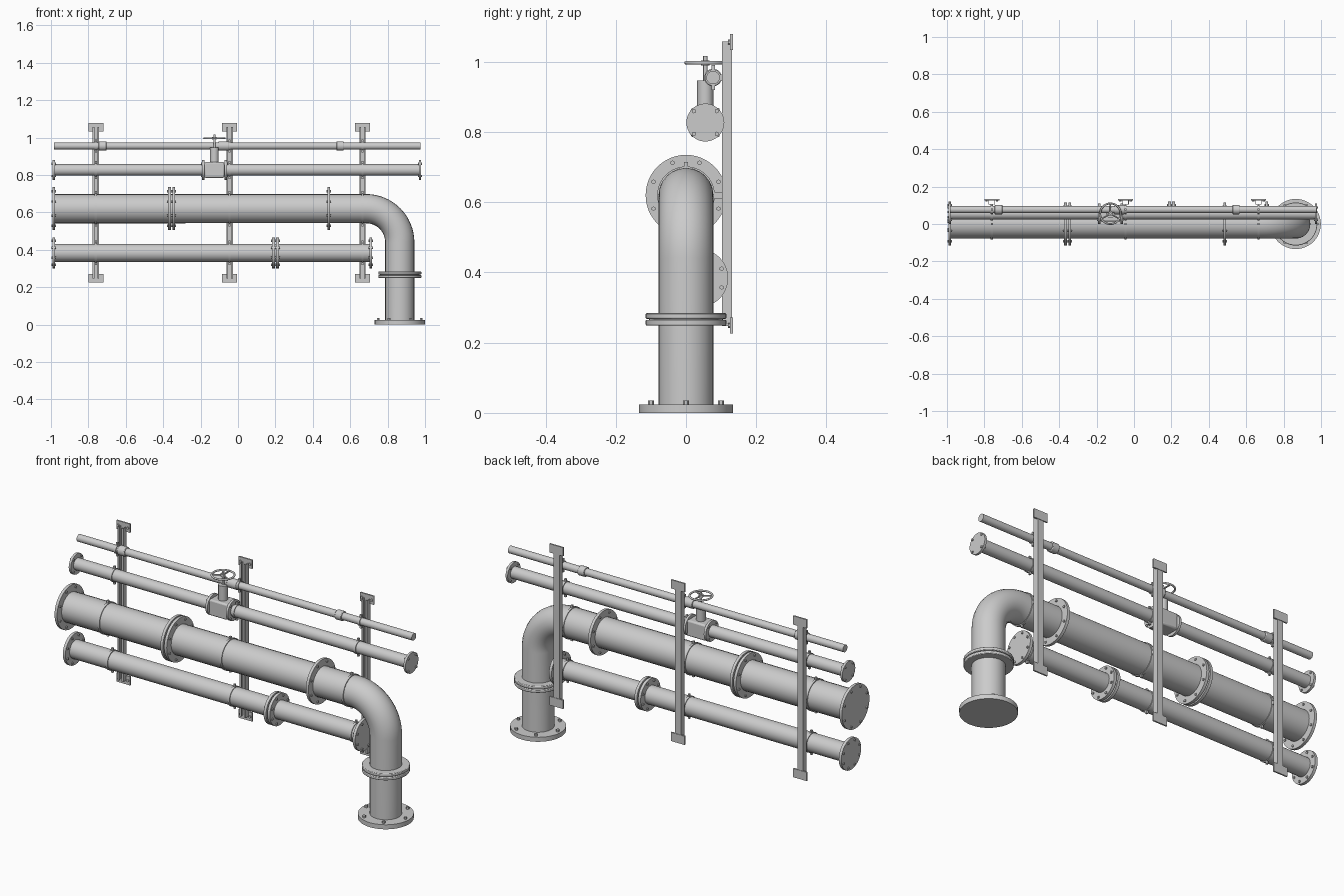
import bpy, bmesh, math
from mathutils import Matrix, Vector

cube = bpy.data.objects.get("Cube")
if cube:
    bpy.data.objects.remove(cube, do_unlink=True)

GREY = (0.6, 0.6, 0.6, 1)
steel = bpy.data.materials.new("steel_grey")
steel.use_nodes = True
steel.diffuse_color = GREY
steel.node_tree.nodes["Principled BSDF"].inputs["Base Color"].default_value = GREY

X, Y, Z = Vector((1, 0, 0)), Vector((0, 1, 0)), Vector((0, 0, 1))


def cyl(bm, start, axis, length, r, sides=32):
    """Closed cylinder growing from start along axis."""
    m = Matrix.Translation(Vector(start) + axis * length / 2) @ axis.to_track_quat('Z', 'Y').to_matrix().to_4x4()
    bmesh.ops.create_cone(bm, cap_ends=True, segments=sides, radius1=r, radius2=r, depth=length, matrix=m)


def box(bm, centre, size):
    m = Matrix.Translation(centre) @ Matrix.Diagonal((*size, 1))
    bmesh.ops.create_cube(bm, size=1, matrix=m)


def finish(name, bm, bevel=0):
    me = bpy.data.meshes.new(name)
    bm.to_mesh(me)
    bm.free()
    me.materials.append(steel)
    for p in me.polygons:
        p.use_smooth = True
    me.set_sharp_from_angle(angle=math.radians(35))
    ob = bpy.data.objects.new(name, me)
    bpy.context.collection.objects.link(ob)
    if bevel:
        mod = ob.modifiers.new("edge", 'BEVEL')
        mod.width, mod.segments, mod.limit_method = bevel, 2, 'ANGLE'
    return ob


def pipe(name, x0, x1, y, z, r):
    bm = bmesh.new()
    cyl(bm, (x0, y, z), X, x1 - x0, r, 40)
    finish(name, bm)


def flange(name, centre, axis, r, bolts, bolt_r, discs=(0,), thick=0.015, phase=0.5, reach=0.005):
    """Discs offset along the axis, with hexagonal bolts running through them."""
    bm = bmesh.new()
    c = Vector(centre)
    for d in discs:
        cyl(bm, c + axis * (d - thick / 2), axis, thick, r, 48)
    low, high = min(discs) - thick / 2 - reach, max(discs) + thick / 2 + reach
    u = Y
    w = axis.cross(u)
    for i in range(bolts):
        a = math.tau * (i + phase) / bolts
        p = c + (u * math.cos(a) + w * math.sin(a)) * bolt_r
        cyl(bm, p + axis * low, axis, high - low, 0.0065, 6)
    finish(name, bm)


PAIR = (-0.011, 0.011)

# Main pipe with its elbow
R = 0.18
path = [(-0.985, 0, 0.62)]
for i in range(17):
    a = math.pi / 2 * i / 16
    path.append((0.685 + R * math.sin(a), 0, 0.62 - R + R * math.cos(a)))
path.append((0.865, 0, 0.01))
curve = bpy.data.curves.new("main_pipe", 'CURVE')
curve.dimensions = '3D'
curve.bevel_depth, curve.bevel_resolution = 0.078, 10
curve.use_fill_caps = True
spline = curve.splines.new('POLY')
spline.points.add(len(path) - 1)
for point, co in zip(spline.points, path):
    point.co = (*co, 1)
spline.use_smooth = True
curve.materials.append(steel)
bpy.context.collection.objects.link(bpy.data.objects.new("main_pipe", curve))

for name, x, discs in (("end", -0.985, (0,)), ("joint", -0.355, PAIR), ("elbow", 0.485, (0,))):
    flange("main_" + name + "_flange", (x, 0, 0.62), X, 0.115, 8, 0.1, discs)

# Riser collar and foot
bm = bmesh.new()
for z in (0.249, 0.268):
    cyl(bm, (0.865, 0, z), Z, 0.016, 0.115, 48)
cyl(bm, (0.865, 0, 0.255), Z, 0.02, 0.105, 48)
finish("riser_collar", bm, 0.003)
bm = bmesh.new()
cyl(bm, (0.865, 0, 0), Z, 0.024, 0.134, 48)
for i in range(6):
    a = math.tau * i / 6
    cyl(bm, (0.865 + 0.115 * math.cos(a), 0.115 * math.sin(a), 0.02), Z, 0.015, 0.008, 6)
finish("foot_flange", bm)

# Lower pipe
pipe("lower_pipe", -0.985, 0.71, 0.037, 0.384, 0.048)
for name, x, discs in (("left", -0.985, (0,)), ("joint", 0.2, PAIR), ("right", 0.71, (0,))):
    flange("lower_" + name + "_flange", (x, 0.037, 0.384), X, 0.083, 8, 0.07, discs)

# Valve pipe
VY, VZ = 0.055, 0.827
pipe("valve_pipe", -0.985, 0.975, VY, VZ, 0.031)
for name, x in (("left", -0.985), ("valve_a", -0.186), ("valve_b", -0.066), ("right", 0.973)):
    flange("valve_pipe_" + name + "_flange", (x, VY, VZ), X, 0.054, 4, 0.046, thick=0.012)

# Valve body, stem and hand wheel
VX = -0.126
bm = bmesh.new()
box(bm, (VX, VY, VZ), (0.108, 0.084, 0.084))
finish("valve_body", bm, 0.008)
bm = bmesh.new()
cyl(bm, (VX, VY, 0.86), Z, 0.087, 0.023)
cyl(bm, (VX, VY, 0.94), Z, 0.076, 0.006, 16)
cyl(bm, (VX, VY, 0.99), Z, 0.014, 0.012, 16)
for i in range(3):
    a = math.tau * i / 3 + math.pi / 2
    cyl(bm, (VX, VY, 0.997), Vector((math.cos(a), math.sin(a), 0)), 0.054, 0.004, 8)
finish("valve_stem_and_spokes", bm)
bpy.ops.mesh.primitive_torus_add(location=(VX, VY, 0.997), major_radius=0.055, minor_radius=0.005,
                                 major_segments=40, minor_segments=10)
wheel = bpy.context.object
wheel.name = "hand_wheel"
wheel.data.materials.append(steel)
bpy.ops.object.shade_smooth()

# Thin top pipe with couplings
TY, TZ = 0.077, 0.955
pipe("top_pipe", -0.985, 0.975, TY, TZ, 0.019)
for i, (x, length) in enumerate(((-0.745, 0.042), (-0.105, 0.055), (0.527, 0.038))):
    bm = bmesh.new()
    cyl(bm, (x, TY, TZ), X, length, 0.025)
    finish("coupling_%d" % (i + 1), bm, 0.003)

# Wall channels with end plates, and a clamp on each pipe
CLAMPED = (("main", 0, 0.62, 0.078), ("lower", 0.037, 0.384, 0.048),
           ("valve", VY, VZ, 0.031), ("top", TY, TZ, 0.019))
for n, x in enumerate((-0.76, -0.045, 0.666)):
    bm = bmesh.new()
    mid, tall = 0.6525, 0.81
    box(bm, (x, 0.129, mid), (0.034, 0.005, tall))
    for s in (-1, 1):
        box(bm, (x + s * 0.0155, 0.117, mid), (0.003, 0.028, tall))
        box(bm, (x + s * 0.0115, 0.1045, mid), (0.008, 0.003, tall))
    for i in range(20):
        box(bm, (x, 0.126, 0.27 + i * 0.0403), (0.008, 0.003, 0.024))
    finish("wall_channel_%d" % (n + 1), bm)
    bm = bmesh.new()
    for z in (0.249, 1.056):
        box(bm, (x, 0.130, z), (0.08, 0.008, 0.046))
        for s in (-1, 1):
            cyl(bm, (x + s * 0.028, 0.12, z), Y, 0.01, 0.007, 6)
    finish("wall_plates_%d" % (n + 1), bm)
    for label, y, z, r in CLAMPED:
        bm = bmesh.new()
        cyl(bm, (x - 0.006, y, z), X, 0.012, r + 0.004, 40)
        for s in (-1, 1):
            box(bm, (x, y, z + s * (r + 0.009)), (0.01, 0.01, 0.016))
        back = y + r
        if back < 0.104:
            box(bm, (x, (back + 0.105) / 2, z), (0.012, 0.105 - back + 0.004, 0.018))
        finish("%s_clamp_%d" % (label, n + 1), bm)
